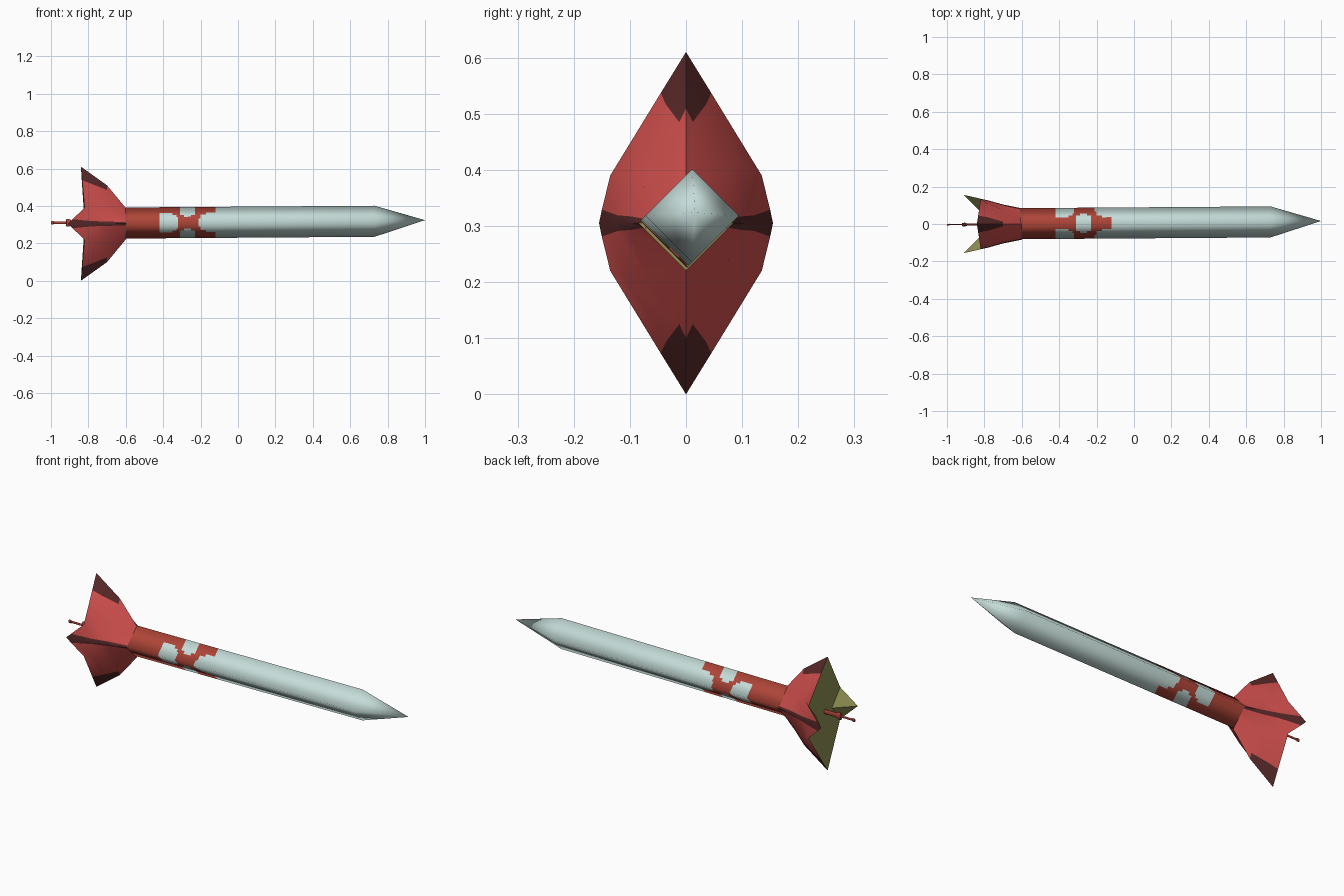
import bpy, bmesh, math
from mathutils import Vector

if "Cube" in bpy.data.objects:
    bpy.data.objects.remove(bpy.data.objects["Cube"])


def material(name, rgb):
    m = bpy.data.materials.new(name)
    m.diffuse_color = (*rgb, 1)
    m.use_nodes = True
    m.node_tree.nodes["Principled BSDF"].inputs["Base Color"].default_value = m.diffuse_color
    return m


white = material("pale_white", (0.56, 0.72, 0.69))
red = material("brick_red", (0.43, 0.06, 0.04))
bright = material("bright_red", (0.64, 0.08, 0.075))
dark = material("dark_maroon", (0.10, 0.022, 0.022))
olive = material("olive", (0.28, 0.28, 0.09))


def finish(name, bm, mats, angle):
    me = bpy.data.meshes.new(name)
    bm.to_mesh(me)
    bm.free()
    for m in mats:
        me.materials.append(m)
    for p in me.polygons:
        p.use_smooth = True
    me.set_sharp_from_angle(angle=math.radians(angle))
    ob = bpy.data.objects.new(name, me)
    bpy.context.collection.objects.link(ob)
    return ob


# Body: diamond-section shaft with a pointed nose, softly shaded
R, SUB = 0.083, 8
corners = [(1, 0), (0, 1), (-1, 0), (0, -1)]
unit = []
for i in range(4):
    a, b = Vector(corners[i]), Vector(corners[(i + 1) % 4])
    unit += [a.lerp(b, k / SUB) for k in range(SUB)]
N = len(unit)


def axis(x):
    return 0.006 + 0.007 * x, 0.313 + 0.007 * x


def is_white(x, p):
    # rounded chequer patches on alternating corners
    u, v = abs(p.x), abs(p.y)
    if x > -0.12:
        return True
    if x < -0.42:
        return False

    def patch(c, half, w):
        return ((x - c) / half) ** 4 + (w / 0.57) ** 4 < 1
    return patch(-0.385, 0.063, v) or patch(-0.14, 0.066, v) or patch(-0.27, 0.045, u)


xs = [-0.61] + [-0.42 + 0.01 * i for i in range(31)] + [0.73]
bm = bmesh.new()
rings, normals = [], []
for x in xs:
    cy, cz = axis(x)
    rings.append([bm.verts.new((x, cy + p.x * R, cz + p.y * R)) for p in unit])
    nx = 0.15 if x == 0.73 else 0
    normals += [Vector((nx, p.x, p.y)).normalized() for p in unit]
tip = bm.verts.new((1.0, 0.016, 0.324))
normals.append(Vector((1, 0, 0)))
for j in range(len(xs) - 1):
    for i in range(N):
        k = (i + 1) % N
        f = bm.faces.new((rings[j][i], rings[j][k], rings[j + 1][k], rings[j + 1][i]))
        mid = (unit[i] + unit[i + 1 if i + 1 < N else 0]) / 2
        f.material_index = 0 if is_white((xs[j] + xs[j + 1]) / 2, mid) else 1
for i in range(N):
    bm.faces.new((rings[-1][i], rings[-1][(i + 1) % N], tip))
body = finish("body", bm, [white, red], 180)
body.data.normals_split_custom_set_from_vertices(normals)

# Tail: quarter sections (x, y, z offset) mirrored around the axis
C = 0.305
quarter = [
    [(-0.60, 0, 0.084), (-0.60, 0.008, 0.076), (-0.60, 0.042, 0.042),
     (-0.60, 0.076, 0.008), (-0.60, 0.084, 0)],
    [(-0.70, 0, 0.205), (-0.70, 0.012, 0.18), (-0.70, 0.075, 0.09),
     (-0.70, 0.098, 0.012), (-0.70, 0.104, 0)],
    [(-0.78, 0, 0.262), (-0.78, 0.036, 0.212), (-0.78, 0.108, 0.10),
     (-0.78, 0.122, 0.014), (-0.78, 0.126, 0)],
    [(-0.84, 0, 0.305), (-0.833, 0.045, 0.232), (-0.82, 0.135, 0.085),
     (-0.885, 0.15, 0.024), (-0.91, 0.155, 0)],
]
bm = bmesh.new()
for sy in (1, -1):
    for sz in (1, -1):
        flip = sy * sz < 0

        def face(pts, mat):
            vs = [bm.verts.new((x, y * sy, C + z * sz)) for x, y, z in pts]
            f = bm.faces.new(vs[::-1] if flip else vs)
            f.material_index = mat
        for j in range(3):
            for i in range(4):
                a, b = quarter[j], quarter[j + 1]
                shade = 1 if i == 3 or (i == 0 and j > 0) else 0
                face([a[i], b[i], b[i + 1], a[i + 1]], shade)
        # hollowed rear wall
        rim, inner, centre = quarter[3], (-0.82, 0.065, 0), (-0.82, 0, 0)
        face([rim[0], centre, inner, rim[1]], 2)
        face([rim[1], inner, rim[2]], 2)
        face([rim[2], inner, rim[3]], 2)
        face([rim[3], inner, rim[4]], 2)
bmesh.ops.remove_doubles(bm, verts=bm.verts, dist=0.0005)
bmesh.ops.recalc_face_normals(bm, faces=bm.faces)
finish("tail_fins", bm, [bright, dark, olive], 50)

# Rear spike: sleeve, thin rod and end knob as one turned, flattened profile
profile = [(-0.81, 0.013), (-0.89, 0.013), (-0.905, 0.022), (-0.918, 0.02),
           (-0.92, 0.006), (-0.985, 0.006), (-0.987, 0.010), (-1.0, 0.008)]
bm = bmesh.new()
M = 10
rows = [[bm.verts.new((x, -0.003 + 0.45 * r * math.cos(math.tau * i / M),
                       0.31 + r * math.sin(math.tau * i / M))) for i in range(M)]
        for x, r in profile]
for a, b in zip(rows, rows[1:]):
    for i in range(M):
        bm.faces.new((a[i], a[(i + 1) % M], b[(i + 1) % M], b[i]))
bm.faces.new(rows[0])
bm.faces.new(rows[-1])
bmesh.ops.recalc_face_normals(bm, faces=bm.faces)
finish("rear_spike", bm, [red], 40)
